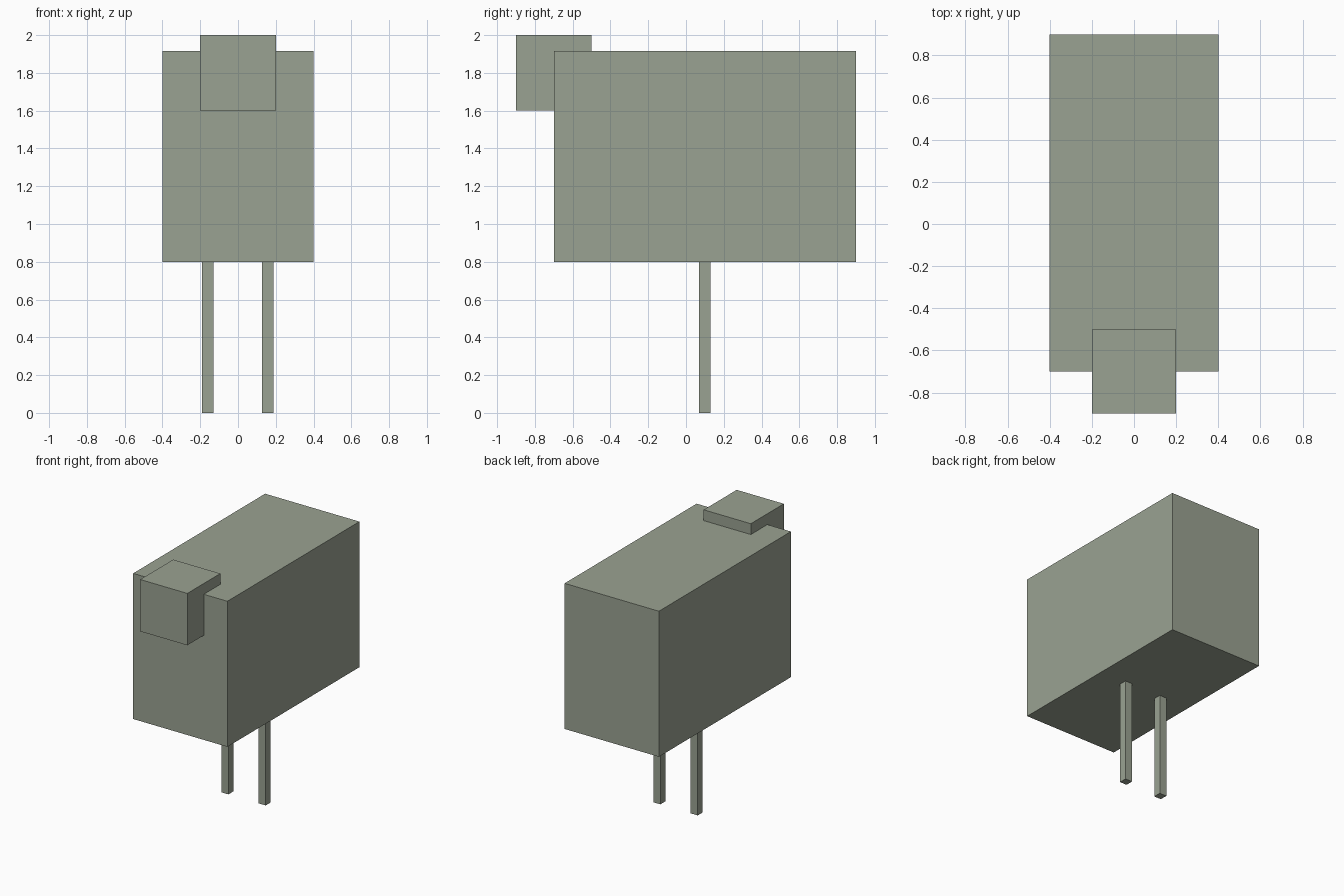
import bpy

if "Cube" in bpy.data.objects:
    bpy.data.objects.remove(bpy.data.objects["Cube"])

# One grey-green colour for the whole model
mat = bpy.data.materials.new("grey green")
mat.diffuse_color = (0.323, 0.361, 0.287, 1.0)
mat.use_nodes = True
mat.node_tree.nodes["Principled BSDF"].inputs["Base Color"].default_value = mat.diffuse_color


def box(name, x, y, z):
    """Axis-aligned box from (min, max) ranges."""
    ranges = (x, y, z)
    bpy.ops.mesh.primitive_cube_add(size=1, location=[(a + b) / 2 for a, b in ranges])
    ob = bpy.context.object
    ob.name = name
    ob.scale = [b - a for a, b in ranges]
    bpy.ops.object.transform_apply(location=False, rotation=False, scale=True)
    ob.data.materials.append(mat)
    return ob


# Body and the head overlapping its front top edge
box("body", (-0.4, 0.4), (-0.7, 0.9), (0.8, 1.917))
box("head", (-0.2, 0.2), (-0.9, -0.5), (1.602, 2.0))

# Two thin legs
for side, cx in (("left", -0.16), ("right", 0.157)):
    box(side + "_leg", (cx - 0.03, cx + 0.03), (0.069, 0.129), (0.0, 0.8))
